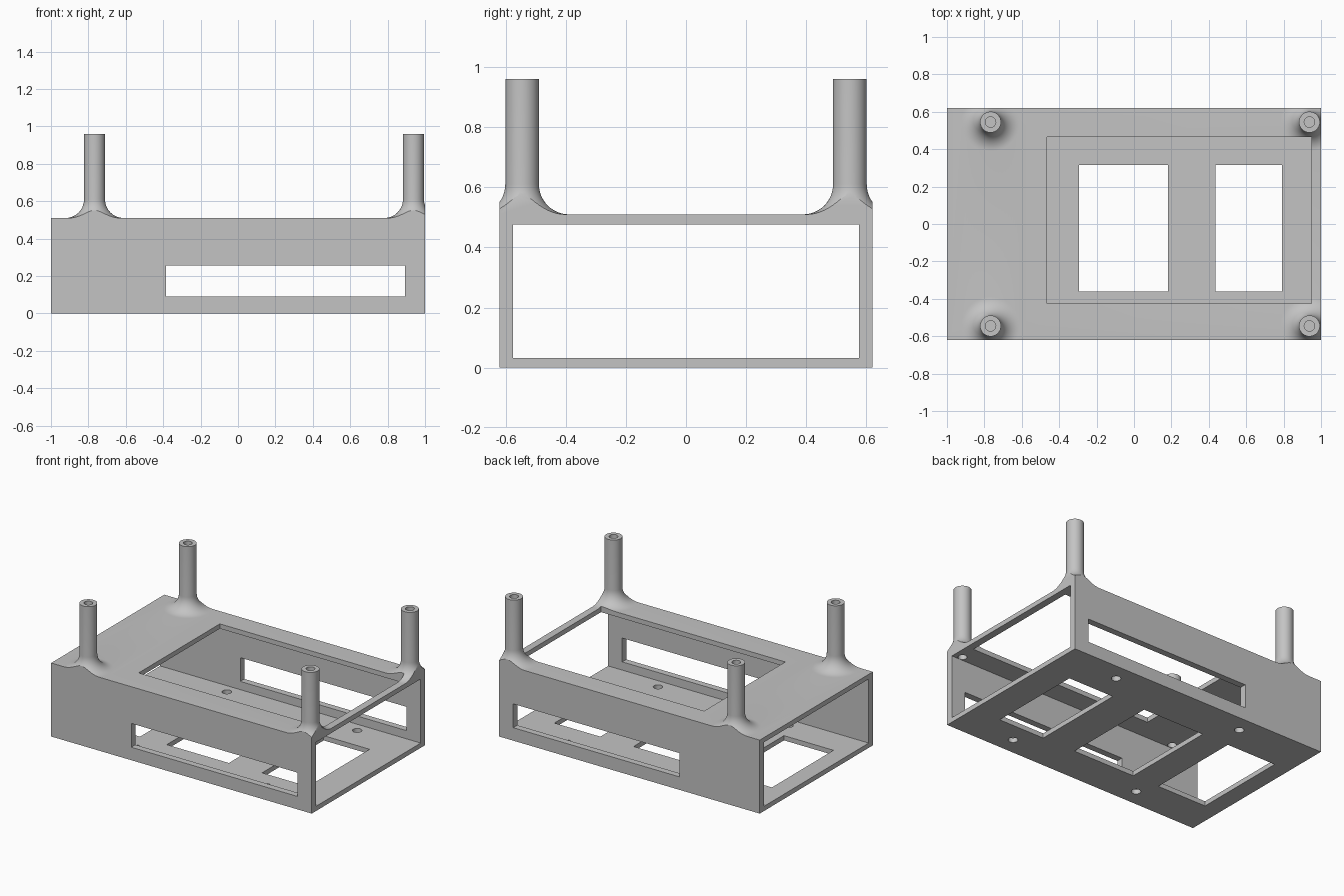
import bpy, bmesh, math
from mathutils import Matrix, Vector

if "Cube" in bpy.data.objects:
    bpy.data.objects.remove(bpy.data.objects["Cube"], do_unlink=True)

grey = bpy.data.materials.new("grey_plastic")
grey.use_nodes = True
GREY = (0.55, 0.55, 0.55, 1)
grey.diffuse_color = GREY
grey.node_tree.nodes["Principled BSDF"].inputs["Base Color"].default_value = GREY

HALF_Y, TOP, POST_TOP = 0.62, 0.51, 0.96
WALL, PLATE = 0.045, 0.033
POST_R, FILLET, BORE = 0.056, 0.1, 0.028
POSTS = [(x, y) for x in (-0.767, 0.938) for y in (-0.545, 0.545)]


def add_box(bm, x, y, z):
    """Box spanning the (low, high) pair on each axis."""
    pairs = (x, y, z)
    mid = Vector([(a + b) / 2 for a, b in pairs])
    size = [b - a for a, b in pairs]
    bmesh.ops.create_cube(bm, size=1, matrix=Matrix.Translation(mid) @ Matrix.Diagonal((*size, 1)))


def add_cylinder(bm, x, y, z, r):
    bmesh.ops.create_cone(bm, cap_ends=True, segments=32, radius1=r, radius2=r, depth=z[1] - z[0],
                          matrix=Matrix.Translation((x, y, sum(z) / 2)))


def add_post(bm, x, y):
    """Lathe a round post that flares into the lid."""
    steps = 12
    profile = [(0, TOP - 0.02), (POST_R + FILLET, TOP - 0.02)]
    for i in range(steps + 1):
        a = math.pi / 2 * i / steps
        profile.append((POST_R + FILLET * (1 - math.sin(a)), TOP + FILLET * (1 - math.cos(a))))
    profile += [(POST_R, POST_TOP), (0, POST_TOP)]
    verts = [bm.verts.new((x + r, y, z)) for r, z in profile]
    edges = [bm.edges.new(pair) for pair in zip(verts, verts[1:])]
    made = bmesh.ops.spin(bm, geom=verts + edges, cent=(x, y, 0), axis=(0, 0, 1),
                          angle=math.tau, steps=48, use_merge=False)
    bmesh.ops.remove_doubles(bm, verts=bm.verts[:], dist=1e-5)


def finish(name, bm):
    bmesh.ops.recalc_face_normals(bm, faces=bm.faces[:])
    mesh = bpy.data.meshes.new(name)
    bm.to_mesh(mesh)
    bm.free()
    mesh.materials.append(grey)
    obj = bpy.data.objects.new(name, mesh)
    bpy.context.collection.objects.link(obj)
    return obj


def combine(target, other, operation):
    mod = target.modifiers.new(operation, "BOOLEAN")
    mod.operation, mod.object, mod.solver = operation, other, "EXACT"
    bpy.context.view_layer.objects.active = target
    bpy.ops.object.modifier_apply(modifier=mod.name)
    bpy.data.objects.remove(other, do_unlink=True)


# Sleeve body, open at both ends
bm = bmesh.new()
add_box(bm, (-1, 1), (-HALF_Y, HALF_Y), (0, TOP))
frame = finish("enclosure_frame", bm)
bm = bmesh.new()
add_box(bm, (-1.1, 1.1), (WALL - HALF_Y, HALF_Y - WALL), (PLATE, TOP - PLATE))
combine(frame, finish("inner_space", bm), "DIFFERENCE")

# Corner posts, trimmed flush with the sides
bm = bmesh.new()
for x, y in POSTS:
    add_post(bm, x, y)
posts = finish("corner_posts", bm)
bm = bmesh.new()
add_box(bm, (-1, 1), (-HALF_Y, HALF_Y), (TOP - 0.03, POST_TOP + 0.1))
combine(posts, finish("post_trim", bm), "INTERSECT")
combine(frame, posts, "UNION")

# Lid opening, floor openings, side windows, screw holes and post bores
bm = bmesh.new()
add_box(bm, (-0.465, 0.95), (-0.425, 0.465), (0.4, 0.65))
for span in ((-0.88, -0.5), (-0.295, 0.182), (0.437, 0.79)):
    add_box(bm, span, (-0.36, 0.315), (-0.1, 0.06))
for side in (-1, 1):
    add_box(bm, (-0.385, 0.892), sorted((side * 0.55, side * 0.7)), (0.09, 0.255))
    for x in (-0.436, 0.565):
        add_cylinder(bm, x, side * 0.5, (-0.1, 0.06), 0.03)
for x, y in POSTS:
    add_cylinder(bm, x, y, (0.4, 1.1), BORE)
combine(frame, finish("openings", bm), "DIFFERENCE")

# Smooth the round parts, keep the edges crisp
bpy.ops.object.select_all(action="DESELECT")
frame.select_set(True)
bpy.context.view_layer.objects.active = frame
bpy.ops.object.shade_smooth_by_angle(angle=math.radians(30))
